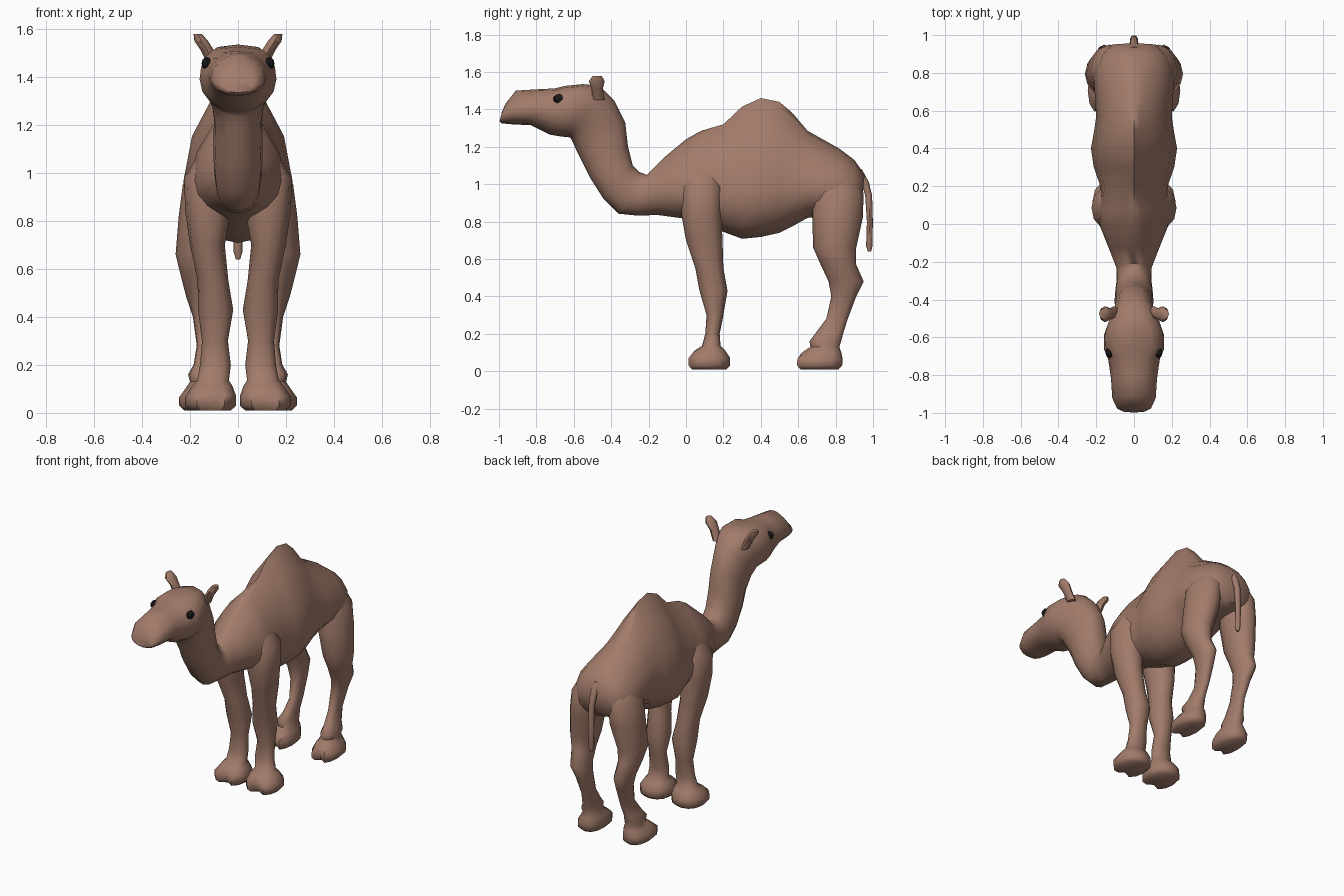
import bpy, bmesh
from math import sin, cos, pi, radians

def material(name, color):
    m = bpy.data.materials.new(name)
    m.diffuse_color = color
    return m

HIDE = material("hide_brown", (0.36, 0.2, 0.145, 1))
DARK = material("eye_black", (0.01, 0.01, 0.01, 1))

def power(v, p):
    return (1 if v >= 0 else -1) * abs(v) ** p

def loft(name, rings, mat=HIDE, angle=50):
    """Skin a list of equal-sized point rings and cap both ends."""
    bm = bmesh.new()
    vs = [[bm.verts.new(p) for p in r] for r in rings]
    n = len(vs[0])
    for a, b in zip(vs, vs[1:]):
        for i in range(n):
            j = (i + 1) % n
            bm.faces.new((a[i], a[j], b[j], b[i]))
    bm.faces.new(vs[0])
    bm.faces.new(vs[-1])
    bmesh.ops.recalc_face_normals(bm, faces=bm.faces)
    me = bpy.data.meshes.new(name)
    bm.to_mesh(me)
    bm.free()
    ob = bpy.data.objects.new(name, me)
    bpy.context.collection.objects.link(ob)
    me.materials.append(mat)
    bpy.ops.object.select_all(action='DESELECT')
    ob.select_set(True)
    bpy.context.view_layer.objects.active = ob
    bpy.ops.object.shade_smooth_by_angle(angle=radians(angle))
    return ob

def spine_ring(yt, zt, yb, zb, w, f, p, n=16):
    """Ring hung between a top and a bottom point; f = height of widest part."""
    pts = []
    for k in range(n):
        t = 2 * pi * k / n
        s = sin(t)
        u = f + (1 - f) * s if s > 0 else f + f * s
        x = w * power(cos(t), p if s > 0 else 0.95)
        pts.append((x, yb + (yt - yb) * u, zb + (zt - zb) * u))
    return pts

def level_ring(z, y0, y1, x0, x1, side=1, p=0.85, cleft=0, n=12):
    """Horizontal rounded ring inside a y and x range."""
    pts = []
    for k in range(n):
        t = 2 * pi * k / n
        x = (x0 + x1) / 2 + (x1 - x0) / 2 * power(cos(t), p)
        y = (y0 + y1) / 2 + (y1 - y0) / 2 * power(sin(t), p)
        if k == 9 and z < 0.08:
            y += cleft
        pts.append((side * x, y, z))
    return pts

# Head, neck and trunk in one skin, in three runs of stations
head = [
    (-.985, 1.385, -.997, 1.335, .06, .45, 1),
    (-.965, 1.43, -.985, 1.325, .09, .45, 1.1),
    (-.91, 1.50, -.93, 1.32, .115, .4, 1.4),
    (-.80, 1.507, -.83, 1.315, .122, .45, 1.1),
    (-.70, 1.512, -.73, 1.265, .137, .5, .75),
    (-.65, 1.525, -.67, 1.255, .16, .5, .5),
    (-.55, 1.535, -.62, 1.25, .158, .5, .65),
    (-.46, 1.525, -.61, 1.235, .14, .5, .85),
]
neck = [
    (-.385, 1.45, -.59, 1.19, .113, .5, .9),
    (-.325, 1.33, -.555, 1.12, .10, .5, .9),
    (-.31, 1.20, -.51, 1.03, .103, .5, .9),
    (-.285, 1.10, -.44, .92, .10, .5, .9),
    (-.25, 1.065, -.36, .842, .093, .5, .9),
    (-.21, 1.05, -.26, .832, .092, .5, 1),
]
trunk = [
    (-.12, 1.14, -.15, .835, .13, .45, 1.3),
    (0, 1.24, 0, .815, .185, .36, 1.6),
    (.08, 1.285, .08, .79, .198, .34, 1.7),
    (.20, 1.32, .20, .745, .178, .34, 1.7),
    (.30, 1.415, .30, .708, .213, .34, 2),
    (.40, 1.46, .40, .718, .228, .33, 2.2),
    (.50, 1.44, .50, .74, .21, .33, 2.2),
    (.57, 1.38, .57, .775, .20, .33, 2),
    (.65, 1.285, .65, .82, .205, .34, 1.6),
    (.82, 1.19, .80, .83, .215, .38, 1.3),
    (.90, 1.13, .885, .84, .18, .42, 1),
    (.955, 1.05, .935, .86, .125, .5, .8),
]
loft("body_neck_and_head", [spine_ring(*r) for r in head + neck + trunk], angle=60)

# Legs with shoulders, thighs and cloven feet: z, y range, x range
front_leg = [
    (1.20, .05, .10, .03, .08), (1.09, .01, .16, .03, .155),
    (.98, -.025, .195, .03, .225), (.84, -.025, .19, .03, .22),
    (.70, 0, .195, .055, .20), (.55, .05, .20, .04, .168),
    (.43, .072, .222, .02, .167), (.30, .11, .20, .042, .15),
    (.20, .103, .18, .03, .158), (.135, .085, .185, .038, .17),
    (.11, .045, .21, .022, .193), (.07, .0, .236, .008, .22),
    (.03, .0, .236, .008, .22), (.01, .02, .215, .03, .20),
]
hind_leg = [
    (1.15, .74, .82, .04, .09), (1.06, .69, .90, .03, .172),
    (.95, .675, .95, .03, .23), (.82, .675, .945, .04, .247),
    (.66, .68, .91, .08, .26), (.57, .72, .91, .10, .238),
    (.48, .762, .95, .10, .215), (.40, .777, .91, .105, .188),
    (.28, .75, .865, .11, .172), (.20, .69, .84, .115, .185),
    (.16, .66, .83, .105, .208), (.13, .665, .82, .105, .20),
    (.10, .62, .83, .09, .22), (.065, .58, .838, .082, .245),
    (.03, .58, .835, .082, .245), (.01, .60, .815, .10, .225),
]
ear = [
    (1.45, -.50, -.435, .08, .125), (1.51, -.505, -.445, .10, .155),
    (1.55, -.52, -.435, .125, .182), (1.578, -.50, -.45, .15, .185),
]
for side, tag in ((1, "left"), (-1, "right")):
    loft(tag + "_front_leg", [level_ring(*r, side=side, p=.9, cleft=.04) for r in front_leg])
    loft(tag + "_hind_leg", [level_ring(*r, side=side, cleft=.04,
                                        p=1.1 if r[0] > .45 else .85) for r in hind_leg])
    loft(tag + "_ear", [level_ring(*r, side=side, p=1, n=8) for r in ear])
    # Eye
    bpy.ops.mesh.primitive_uv_sphere_add(segments=8, ring_count=6, radius=1,
                                         location=(side * .13, -.68, 1.456))
    eye = bpy.context.object
    eye.name = tag + "_eye"
    eye.scale = (.022, .03, .026)
    eye.data.materials.append(DARK)

# Tail
tail = [
    (.64, .972, .99, -.009, .009), (.67, .963, .997, -.018, .018),
    (.80, .967, .999, -.02, .02), (.94, .958, .995, -.02, .02),
    (1.01, .935, .978, -.023, .023), (1.08, .88, .94, -.03, .03),
]
loft("tail", [level_ring(*r, p=1, n=8) for r in tail])
